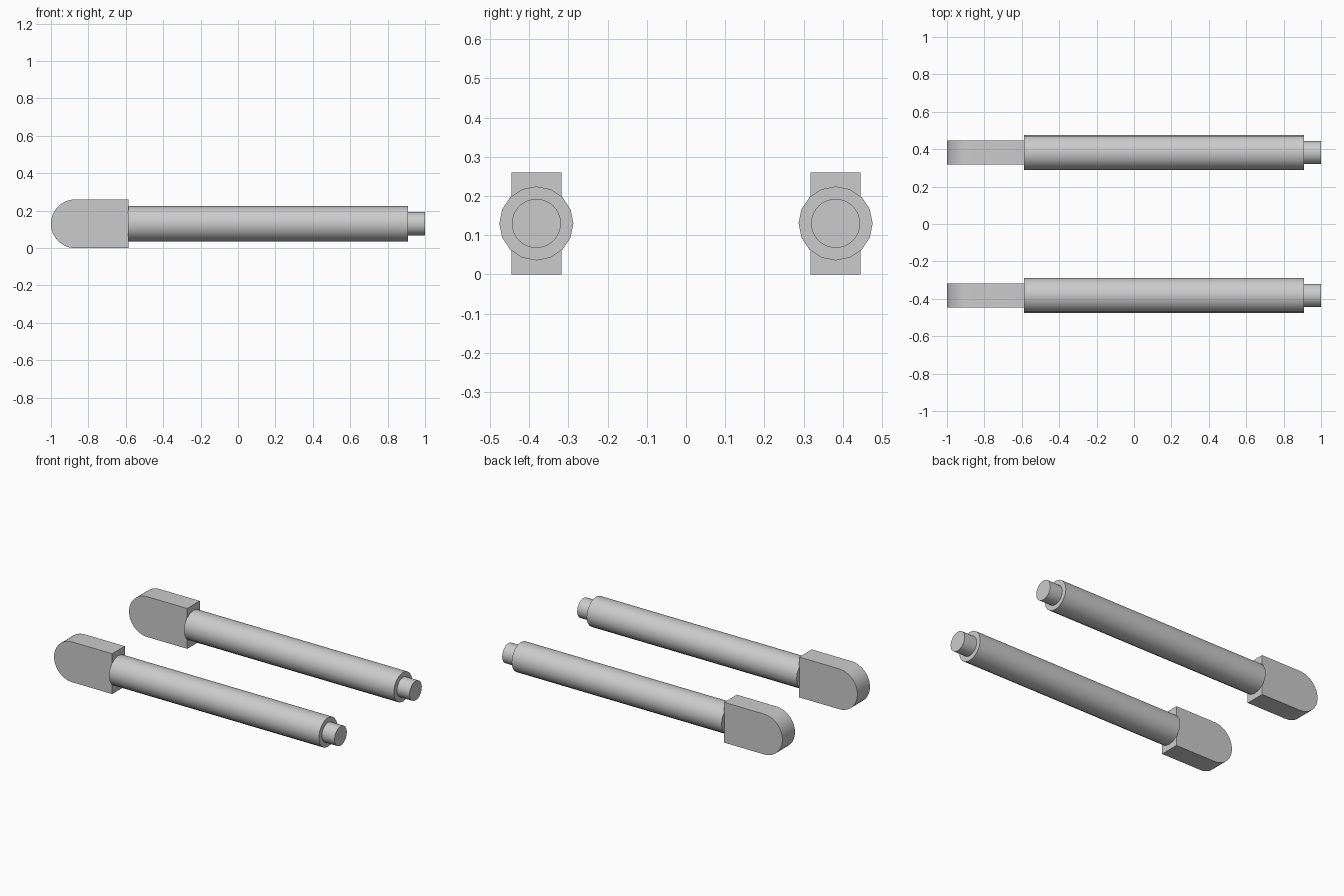
import bpy, bmesh
from math import pi, sin, cos, radians

if "Cube" in bpy.data.objects:
    bpy.data.objects.remove(bpy.data.objects["Cube"])

AXIS_Z = 0.13


def extrude(name, ring, offset):
    """Extrude a closed profile (list of points) by an offset, capped at both ends."""
    bm = bmesh.new()
    face = bm.faces.new([bm.verts.new(p) for p in ring])
    new = bmesh.ops.extrude_face_region(bm, geom=[face], use_keep_orig=True)["geom"]
    bmesh.ops.translate(bm, vec=offset, verts=[v for v in new if isinstance(v, bmesh.types.BMVert)])
    bmesh.ops.recalc_face_normals(bm, faces=bm.faces)
    mesh = bpy.data.meshes.new(name)
    bm.to_mesh(mesh)
    bm.free()
    obj = bpy.data.objects.new(name, mesh)
    bpy.context.collection.objects.link(obj)
    bpy.ops.object.select_all(action='DESELECT')
    obj.select_set(True)
    bpy.context.view_layer.objects.active = obj
    bpy.ops.object.shade_smooth_by_angle(angle=radians(35))
    return obj


def rod(name, x0, x1, y, r, sides):
    ring = [(x0, y + r * cos(2 * pi * i / sides), AXIS_Z + r * sin(2 * pi * i / sides))
            for i in range(sides)]
    return extrude(name, ring, (x1 - x0, 0, 0))


for side, y in (("front", -0.382), ("back", 0.382)):
    # Flat block with a half-round end
    r, half = 0.13, 0.064
    arc = [(-0.87 + r * cos(pi / 2 + pi * i / 24), y - half, AXIS_Z + r * sin(pi / 2 + pi * i / 24))
           for i in range(25)]
    profile = arc + [(-0.585, y - half, 0), (-0.585, y - half, 2 * r)]
    extrude(side + "_rounded_block", profile, (0, 2 * half, 0))
    # Main shaft and the thin end pin
    rod(side + "_shaft", -0.587, 0.91, y, 0.0945, 16)
    rod(side + "_end_pin", 0.905, 1.0, y, 0.0625, 32)
